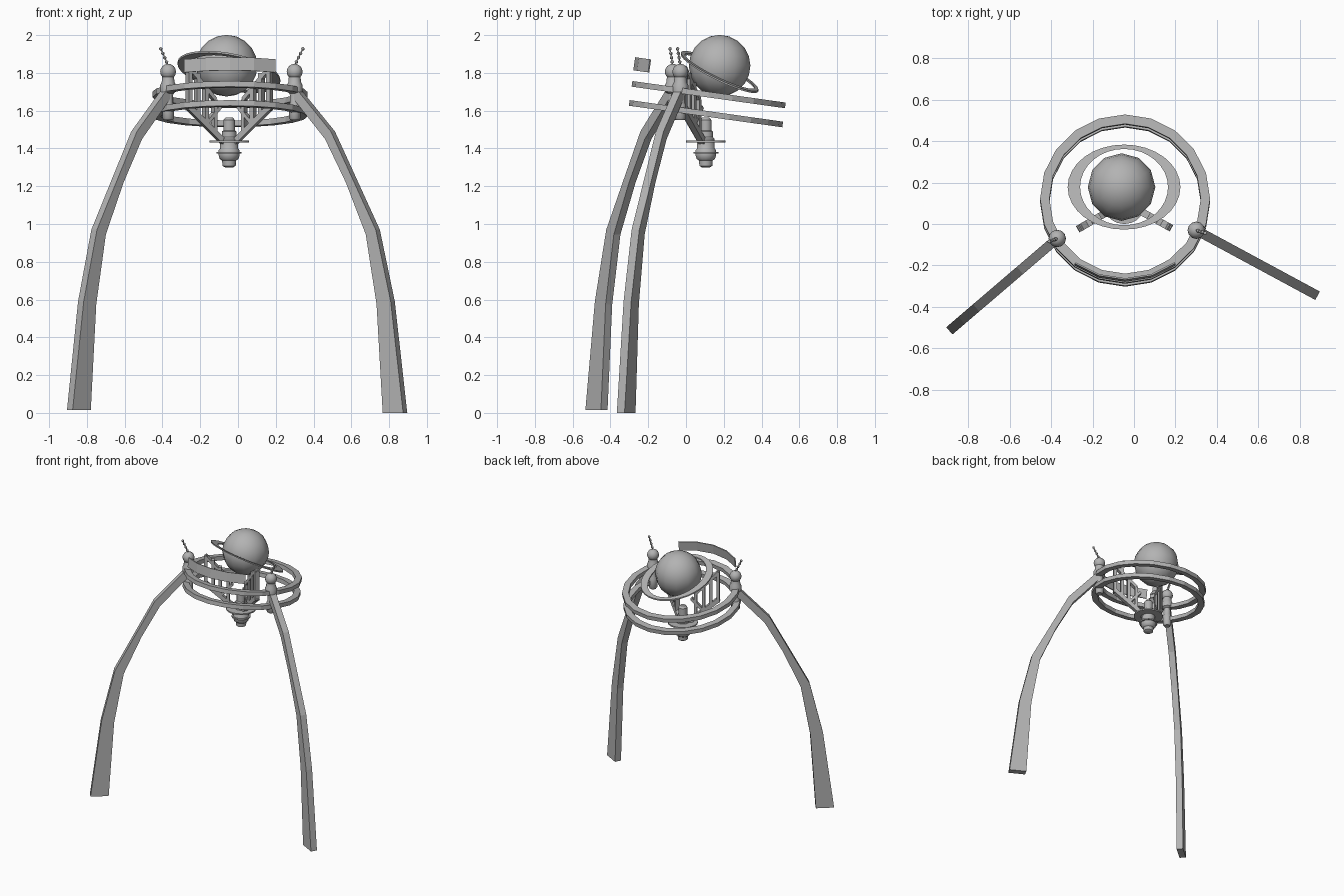
import bpy, bmesh, math
from mathutils import Vector, Matrix

cube = bpy.data.objects.get("Cube")
if cube:
    bpy.data.objects.remove(cube, do_unlink=True)

grey = bpy.data.materials.new("plain grey")
grey.use_nodes = True
colour = (0.45, 0.45, 0.45, 1)
grey.diffuse_color = colour
grey.node_tree.nodes["Principled BSDF"].inputs["Base Color"].default_value = colour


def finish(bm, name, smooth=False):
    bmesh.ops.recalc_face_normals(bm, faces=bm.faces)
    mesh = bpy.data.meshes.new(name)
    bm.to_mesh(mesh)
    bm.free()
    mesh.materials.append(grey)
    ob = bpy.data.objects.new(name, mesh)
    bpy.context.collection.objects.link(ob)
    if smooth:
        bpy.ops.object.select_all(action='DESELECT')
        ob.select_set(True)
        bpy.context.view_layer.objects.active = ob
        bpy.ops.object.shade_smooth_by_angle(angle=math.radians(40))
    return ob


def loft(bm, loops, closed=False):
    """Skin a row of equal vertex loops, capping the ends unless closed."""
    rows = [[bm.verts.new(p) for p in loop] for loop in loops]
    n = len(rows[0])
    pairs = list(zip(rows, rows[1:])) + ([(rows[-1], rows[0])] if closed else [])
    for a, b in pairs:
        for i in range(n):
            j = (i + 1) % n
            bm.faces.new((a[i], a[j], b[j], b[i]))
    if not closed:
        bm.faces.new(rows[0])
        bm.faces.new(rows[-1])


def circle(centre, r, z, n):
    return [Vector((centre[0] + r * math.cos(math.tau * i / n),
                    centre[1] + r * math.sin(math.tau * i / n), z)) for i in range(n)]


def turned(name, centre, profile, n=12):
    """Solid of revolution from (radius, height) pairs."""
    bm = bmesh.new()
    loft(bm, [circle(centre, r, z, n) for r, z in profile])
    return finish(bm, name, True)


def bar(bm, a, b, across, width, depth):
    """Square bar from a to b, with its width along the across direction."""
    a, b = Vector(a), Vector(b)
    u = Vector(across).normalized() * width / 2
    v = (b - a).cross(u).normalized() * depth / 2
    loft(bm, [[p + u + v, p - u + v, p - u - v, p + u - v] for p in (a, b)])


def ball(name, centre, r, seg, rings):
    bm = bmesh.new()
    bmesh.ops.create_uvsphere(bm, u_segments=seg, v_segments=rings, radius=r,
                              matrix=Matrix.Translation(centre))
    return finish(bm, name, True)


# Globe
ball("globe", (-0.06, 0.178, 1.838), 0.163, 12, 10)

# Tilted oval band around the globe
bm = bmesh.new()
loops = []
for i in range(32):
    c, s = math.cos(math.tau * i / 32), math.sin(math.tau * i / 32)
    loop = []
    for rx, ry, h in ((0.272, 0.205, 0), (0.212, 0.184, 0),
                      (0.212, 0.184, 0.01), (0.272, 0.205, 0.01)):
        x, y = rx * c, ry * s
        loop.append((x - 0.048, y + 0.178, 1.80 - 0.17 * x - 0.47 * y + h))
    loops.append(loop)
loft(bm, loops, True)
finish(bm, "globe_band")

# Tilted hoops and the curved front panel share one slanted axis
tilt = Matrix.Translation((-0.043, 0.12, 1.685)) @ Matrix.Rotation(math.radians(-8), 4, 'X')


def hoop(name, inner, outer, low, high, angles, closed):
    bm = bmesh.new()
    loops = []
    for t in angles:
        c, s = math.cos(t), math.sin(t)
        loops.append([tilt @ Vector((r * c, r * s, h)) for r, h in
                      ((inner, low), (outer, low), (outer, high), (inner, high))])
    loft(bm, loops, closed)
    return finish(bm, name)


full = [math.tau * i / 20 for i in range(20)]
hoop("upper_hoop", 0.365, 0.41, -0.015, 0.015, full, True)
hoop("lower_hoop", 0.365, 0.41, -0.117, -0.087, full, True)
arc = [math.radians(-90 + a) for a in (-36, -18, 0, 18, 36)]
hoop("front_panel", 0.405, 0.413, 0.072, 0.142, arc, False)

# Hanging pod
pod = Vector((-0.047, 0.105, 0))
turned("pod", pod, [(0.022, 1.30), (0.035, 1.308), (0.037, 1.335), (0.05, 1.345),
                    (0.056, 1.365), (0.056, 1.39), (0.048, 1.40), (0.048, 1.45),
                    (0.038, 1.46), (0.038, 1.49), (0.031, 1.495), (0.031, 1.55),
                    (0.018, 1.565)], 14)
turned("pod_disc", pod, [(0.105, 1.431), (0.105, 1.441)], 20)
turned("pod_collar", pod, [(0.066, 1.372), (0.066, 1.382)], 20)

# Truss fins between the pod and the front
for name, way in (("right_truss", (-0.86, -0.5, 0)), ("left_truss", (0.87, -0.48, 0))):
    way = Vector(way).normalized()
    side = Vector((-way.y, way.x, 0))

    def at(d, z):
        return pod + way * d + Vector((0, 0, z))

    bm = bmesh.new()
    for d, low, high in ((0.245, 1.60, 1.83), (0.195, 1.57, 1.80), (0.145, 1.53, 1.75)):
        bar(bm, at(d, low), at(d, high), side, 0.035, 0.022)
    bar(bm, at(0.25, 1.62), at(0.03, 1.43), side, 0.035, 0.03)
    bar(bm, at(0.25, 1.83), at(0.09, 1.66), side, 0.035, 0.02)
    bar(bm, at(0.09, 1.66), at(0.09, 1.48), side, 0.035, 0.02)
    bar(bm, at(0.145, 1.53), at(0.06, 1.62), side, 0.035, 0.018)
    finish(bm, name)

# Leg outline: (outer distance, outer height, inner distance, inner height)
sections = ((0.0, 1.74, -0.02, 1.69), (0.23, 1.49, 0.195, 1.45),
            (0.36, 1.24, 0.32, 1.22), (0.50, 0.97, 0.44, 0.945),
            (0.59, 0.59, 0.505, 0.575), (0.665, 0.0, 0.542, 0.0))

# Each side: leg, post with knob, and beaded aerial
for label, x, y, way, reach, lift, lean in (
        ("right", -0.37, -0.07, (-0.76, -0.65, 0), 1.03, 0.015, -0.04),
        ("left", 0.30, -0.03, (0.88, -0.475, 0), 1.0, 0.0, 0.045)):
    base = Vector((x, y, 0))
    way = Vector(way).normalized()
    half = Vector((-way.y, way.x, 0)) * 0.023
    bm = bmesh.new()
    loops = []
    for so, zo, si, zi in sections:
        o = base + way * so * reach + Vector((0, 0, max(zo, lift)))
        i = base + way * si * reach + Vector((0, 0, max(zi, lift)))
        loops.append([o + half, o - half, i - half, i + half])
    loft(bm, loops)
    finish(bm, label + "_leg")

    turned(label + "_post", base, [(0.022, 1.55), (0.03, 1.56), (0.03, 1.63), (0.025, 1.64),
                                   (0.025, 1.69), (0.042, 1.70), (0.042, 1.735),
                                   (0.034, 1.75), (0.03, 1.79)])
    ball(label + "_knob", (x, y, 1.806), 0.042, 12, 8)

    foot, tip = Vector((x, y, 1.84)), Vector((x + lean, y - 0.015, 1.93))
    bm = bmesh.new()
    bar(bm, foot, tip, (0, 1, 0), 0.007, 0.007)
    finish(bm, label + "_aerial")
    for k, t in enumerate((0.2, 0.45, 0.7, 0.97)):
        ball(f"{label}_aerial_bead_{k + 1}", foot.lerp(tip, t), 0.009, 8, 6)
